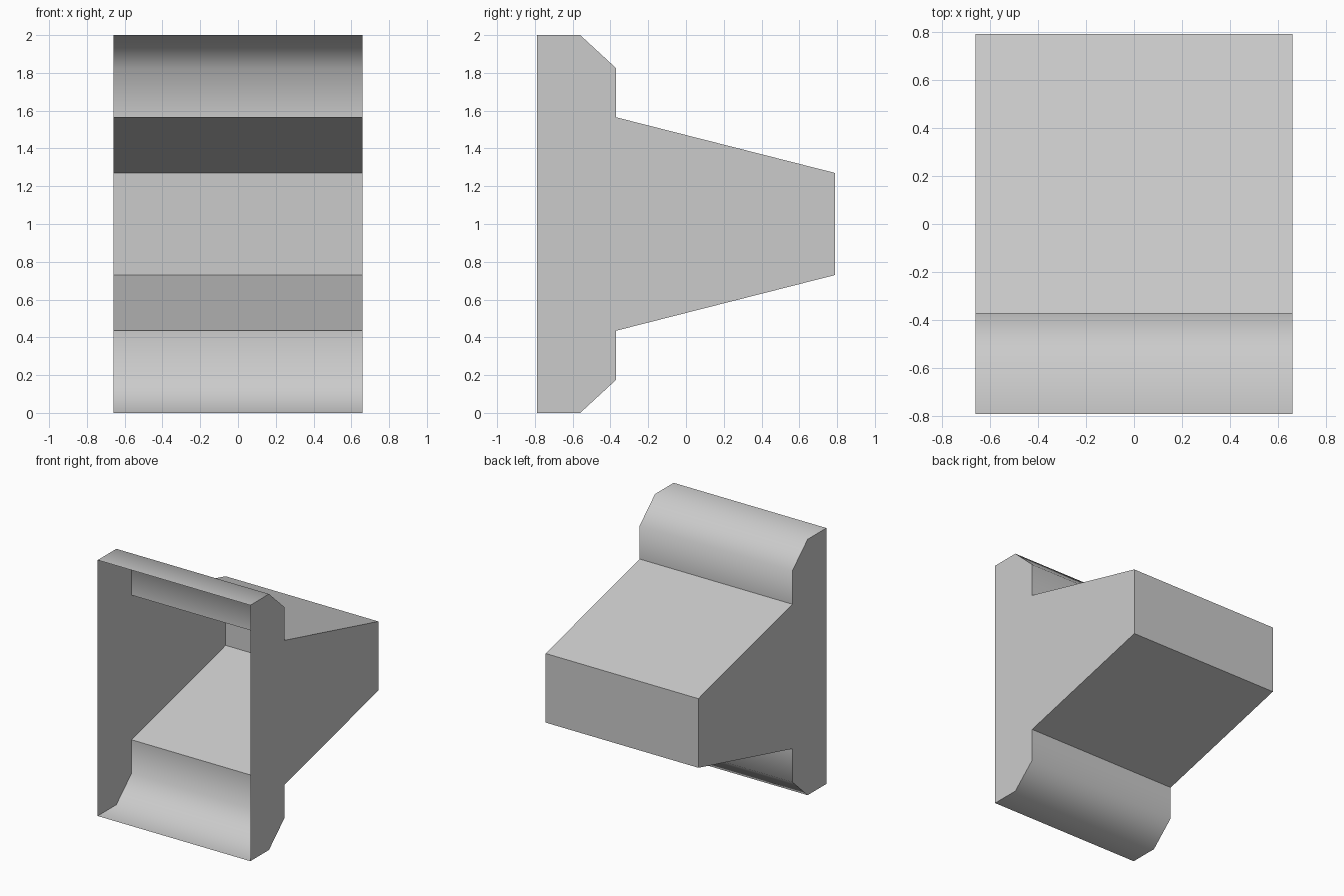
import bpy, bmesh, math
from mathutils import Vector

cube = bpy.data.objects.get("Cube")
if cube:
    bpy.data.objects.remove(cube, do_unlink=True)

# Plain grey material
grey = bpy.data.materials.new("light_grey")
grey.use_nodes = True
colour = (0.6, 0.6, 0.6, 1)
grey.diffuse_color = colour
grey.node_tree.nodes["Principled BSDF"].inputs["Base Color"].default_value = colour

# Side profile (y, z): lower half, mirrored about mid height
HALF_WIDTH, MID = 0.66, 1.0
lower = [(-0.79, 0), (-0.56, 0), (-0.37, 0.175), (-0.37, 0.435), (0.79, 0.73)]
profile = lower + [(y, 2 * MID - z) for y, z in reversed(lower)]

# Extrude the profile across the width
bm = bmesh.new()
side = bm.faces.new([bm.verts.new((-HALF_WIDTH, y, z)) for y, z in profile])
ext = bmesh.ops.extrude_face_region(bm, geom=[side], use_keep_orig=True)
moved = [v for v in ext["geom"] if isinstance(v, bmesh.types.BMVert)]
bmesh.ops.translate(bm, verts=moved, vec=Vector((2 * HALF_WIDTH, 0, 0)))
bmesh.ops.recalc_face_normals(bm, faces=bm.faces)

# Open the front of the thin shell
front = [f for f in bm.faces if f.normal.y < -0.9 and f.calc_center_median().y < -0.7]
bmesh.ops.delete(bm, geom=front, context='FACES')

mesh = bpy.data.meshes.new("flanged_shell")
bm.to_mesh(mesh)
bm.free()
mesh.materials.append(grey)
shell = bpy.data.objects.new("flanged_shell", mesh)
bpy.context.collection.objects.link(shell)

# Rounded flange shading, sharp main corners
bpy.ops.object.select_all(action='DESELECT')
shell.select_set(True)
bpy.context.view_layer.objects.active = shell
bpy.ops.object.shade_smooth_by_angle(angle=math.radians(60))
